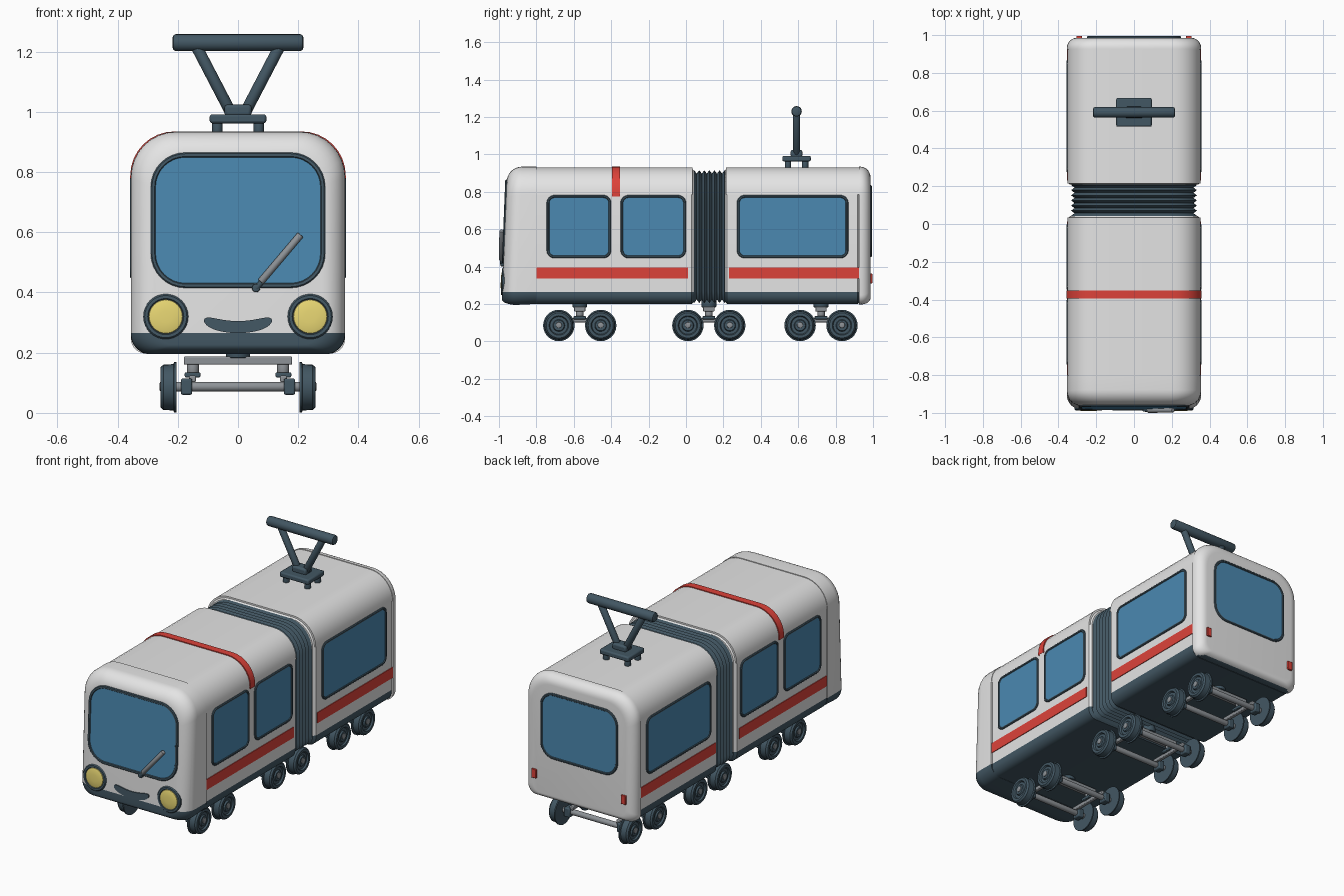
import bpy, bmesh, math
from mathutils import Vector

if "Cube" in bpy.data.objects:
    bpy.data.objects.remove(bpy.data.objects["Cube"])


def material(name, r, g, b):
    m = bpy.data.materials.new(name)
    m.diffuse_color = (r, g, b, 1)
    m.use_nodes = True
    m.node_tree.nodes["Principled BSDF"].inputs["Base Color"].default_value = m.diffuse_color
    return m


WHITE = material("body white", 0.78, 0.78, 0.78)
DARK = material("dark slate", 0.055, 0.095, 0.125)
GLASS = material("window blue", 0.07, 0.25, 0.44)
RED = material("signal red", 0.72, 0.055, 0.042)
YELLOW = material("lamp yellow", 0.80, 0.67, 0.17)
GREY = material("metal grey", 0.27, 0.29, 0.31)


def loft(name, loops, mats, rule=None, cuts=(), keep_above=None, mirror=False):
    """Skin a row of closed loops; rule(face) picks the material slot."""
    bm = bmesh.new()
    rings = [[bm.verts.new(p) for p in lp] for lp in loops]
    n = len(rings[0])
    for a, b in zip(rings, rings[1:]):
        for i in range(n):
            bm.faces.new((a[i], a[(i + 1) % n], b[(i + 1) % n], b[i]))
    bm.faces.new(rings[0])
    bm.faces.new(rings[-1]).material_index = len(mats) - 1 if rule is None else 0
    bmesh.ops.recalc_face_normals(bm, faces=bm.faces[:])
    for z in cuts:
        bmesh.ops.bisect_plane(bm, geom=bm.verts[:] + bm.edges[:] + bm.faces[:],
                               plane_co=(0, 0, z), plane_no=(0, 0, 1),
                               clear_inner=(z == keep_above))
    if rule:
        bm.normal_update()
        for f in bm.faces:
            f.material_index = rule(f)
    me = bpy.data.meshes.new(name)
    bm.to_mesh(me)
    bm.free()
    for m in mats:
        me.materials.append(m)
    ob = bpy.data.objects.new(name, me)
    bpy.context.collection.objects.link(ob)
    if mirror:
        ob.modifiers.new("mirror", "MIRROR")
    return ob


def rounded(u0, u1, v0, v1, rt, rb, n=8):
    """Rounded rectangle outline with separate top and bottom radii."""
    pts = []
    for cu, cv, r, a0 in ((u1 - rt, v1 - rt, rt, 0), (u0 + rt, v1 - rt, rt, 90),
                          (u0 + rb, v0 + rb, rb, 180), (u1 - rb, v0 + rb, rb, 270)):
        for i in range(n + 1):
            a = math.radians(a0 + 90 * i / n)
            pts.append((cu + r * math.cos(a), cv + r * math.sin(a)))
    return pts


def circle(r, n=28, u=0, v=0):
    return [(u + r * math.cos(2 * math.pi * i / n), v + r * math.sin(2 * math.pi * i / n))
            for i in range(n)]


def section(y, d=0, hw=0.35, z0=0.2, z1=0.926, rt=0.145, rb=0.05, low=1.0, lean=0):
    """Body cross-section at y, shrunk by d; lean tilts it back with height."""
    pts = rounded(-hw + d, hw - d, z0 + d * low, z1 - d, max(rt - d * 0.5, 0.02), rb)
    return [(x, y + lean * (z - 0.2), z) for x, z in pts]


def box(name, mat, x0, x1, y0, y1, z0, z1, bevel=0.004, mirror=False):
    loops = [[(x0, y0, z), (x1, y0, z), (x1, y1, z), (x0, y1, z)] for z in (z0, z1)]
    ob = loft(name, loops, [mat])
    if bevel:
        b = ob.modifiers.new("bevel", "BEVEL")
        b.width, b.segments = bevel, 2
    if mirror:
        ob.modifiers.new("mirror", "MIRROR")
    return ob


def rod(name, mat, p, q, r, n=20, soft=0.004, mirror=False):
    """Cylinder from p to q with softened ends."""
    p, q = Vector(p), Vector(q)
    turn = (q - p).to_track_quat('Z', 'Y')
    length = (q - p).length
    loops = [[p + turn @ Vector((u, v, t)) for u, v in circle(rr, n)]
             for t, rr in ((0, r - soft), (soft * 0.3, r - soft * 0.3), (soft, r), (length - soft, r),
                           (length - soft * 0.3, r - soft * 0.3), (length, r - soft))]
    return loft(name, loops, [mat], mirror=mirror)


# Mappings from flat (u, v, out) to the front, back and side walls
def front(u, v, w): return (u, -0.985 + 0.04 * (v - 0.2) - w, v)
def back(u, v, w): return (-u, 0.986 + w, v)
def side(u, v, w): return (0.35 + w, u, v)


def window(name, wall, u0, u1, v0, v1, r, rim, mirror=False, deep=0.03):
    """Dark raised rim with recessed glass."""
    loops = []
    for d, w in ((0, -deep), (0, 0.004), (0.004, 0.008), (rim - 0.003, 0.008), (rim, 0.004)):
        loops.append([wall(u, v, w) for u, v in
                      rounded(u0 + d, u1 - d, v0 + d, v1 - d, r - d, r - d)])
    return loft(name, loops, [DARK, GLASS], mirror=mirror)


# Car bodies: white walls over a dark skirt
def skirt(f): return 1 if f.calc_center_median().z < 0.265 else 0


for name, y0, y1 in (("front_car", -0.81, 0.042), ("rear_car", 0.208, 0.93)):
    loft(name, [section(y0, 0.012), section(y0 + 0.012), section(y1 - 0.012), section(y1, 0.012)],
         [WHITE, DARK], skirt, cuts=(0.265,))

# Raised roof shells
for name, y0, y1 in (("front_roof", -0.80, 0.035), ("rear_roof", 0.215, 0.925)):
    loft(name, [section(y, hw=0.353, z1=0.930) for y in (y0, y1)], [WHITE],
         cuts=(0.785,), keep_above=0.785)

# Rounded nose and tail caps
ARC = [math.radians(90 * i / 8) for i in range(9)]
R = 0.078
nose = [section(-0.80, hw=0.356, z1=0.934, rt=0.15, rb=0.065)]
nose += [section(-0.985 + R * (1 - math.sin(a)), R * (1 - math.cos(a)), 0.356, 0.195, 0.934,
                 0.15, 0.065, 0.4, 0.04) for a in ARC]
loft("nose_cap", nose, [WHITE, DARK], skirt, cuts=(0.265,))
R = 0.055
tail = [section(0.925, hw=0.356, z0=0.197, z1=0.934, rt=0.15)]
tail += [section(0.986 - R * (1 - math.sin(a)), R * (1 - math.cos(a)), 0.356, 0.197, 0.934,
                 0.15, 0.05, 0.6) for a in ARC]
loft("tail_cap", tail, [WHITE, DARK], lambda f: 1 if f.normal.z < -0.95 else 0)

# Folding bellows between the cars
folds = [section(0.03 + 0.19 * i / 14, 0.018 if i % 2 == 0 else 0, 0.333, 0.205, 0.915)
         for i in range(15)]
loft("bellows", folds, [DARK])

# Windows
window("windscreen", front, -0.29, 0.29, 0.415, 0.865, 0.115, 0.016)
window("back_window", back, -0.25, 0.25, 0.45, 0.835, 0.085, 0.014)
for i, (a, b) in enumerate(((-0.745, -0.40), (-0.35, 0.0), (0.272, 0.868))):
    window(f"side_window_{i + 1}", side, a, b, 0.445, 0.782, 0.042, 0.014, True, 0.02)

# Red trim
for i, (a, b) in enumerate(((-0.80, 0.012), (0.23, 0.925))):
    box(f"side_stripe_{i + 1}", RED, 0.345, 0.354, a, b, 0.335, 0.396, 0, True)
loft("roof_band", [section(y, hw=0.358, z1=0.935, rt=0.147) for y in (-0.395, -0.353)], [RED],
     cuts=(0.775,), keep_above=0.775)
box("tail_light", RED, 0.275, 0.305, 0.97, 0.996, 0.31, 0.362, 0.003, True)

# Headlights: dark ring and domed lamp
def disc(name, mat, rows):
    loft(name, [[front(u, v, w) for u, v in circle(r, 32, 0.24, 0.32)] for r, w in rows],
         [mat], mirror=True)


disc("headlight_ring", DARK, ((0.075, -0.05), (0.075, 0.0), (0.070, 0.006), (0.060, 0.006), (0.057, 0.002)))
disc("headlight_lamp", YELLOW, ((0.057, 0.0), (0.055, 0.005), (0.045, 0.008), (0.02, 0.010)))

# Curved smile plate
T = [math.sin(math.pi * i / 24) for i in range(-12, 13)]
def smile(t, s): return (0.113 * t, 0.285 + 0.022 * t * t + s * 0.020 * math.sqrt(1 - min(1, t ** 6)))
outline = [smile(t, -1) for t in T] + [smile(t, 1) for t in T[-2:0:-1]]
loft("smile", [[front(u, v, w) for u, v in outline] for w in (-0.03, 0.006)], [DARK])

# Wiper
rod("wiper_pivot", DARK, (0.06, -0.965, 0.415), (0.06, -0.993, 0.415), 0.014)
rod("wiper_arm", DARK, (0.06, -0.986, 0.412), (0.09, -0.986, 0.45), 0.009)
rod("wiper_blade", GREY, (0.075, -0.988, 0.435), (0.208, -0.986, 0.592), 0.012)

# Roof current collector
box("collector_base", DARK, -0.094, 0.094, 0.515, 0.667, 0.962, 0.992, 0.008)
box("collector_block", DARK, -0.045, 0.045, 0.56, 0.622, 0.985, 1.024, 0.01)
for i, y in enumerate((0.545, 0.637)):
    rod(f"collector_foot_{i + 1}", DARK, (0.069, y, 0.92), (0.069, y, 0.97), 0.017, mirror=True)
rod("collector_arm", DARK, (0.025, 0.591, 1.0), (0.137, 0.591, 1.215), 0.019, mirror=True)
rod("collector_bar", DARK, (-0.217, 0.591, 1.23), (0.217, 0.591, 1.23), 0.028, soft=0.01)

# Bogies: paired axles on a frame under each car and the bellows
WHEEL = ((0.205, 0.03), (0.205, 0.084), (0.212, 0.084), (0.215, 0.077), (0.248, 0.075), (0.257, 0.067),
         (0.257, 0.052), (0.248, 0.047), (0.248, 0.032), (0.256, 0.028), (0.256, 0.018))
for b, yc in enumerate((-0.568, 0.122, 0.722), 1):
    for k, y in enumerate((yc - 0.112, yc + 0.112), 1):
        tag = f"{b}_{k}"
        loft("wheel_" + tag, [[(x, y + u, 0.085 + v) for u, v in circle(r)] for x, r in WHEEL],
             [DARK], mirror=True)
        rod("axle_" + tag, GREY, (-0.26, y, 0.087), (0.26, y, 0.087), 0.016)
        box("axle_box_" + tag, DARK, 0.152, 0.19, y - 0.026, y + 0.026, 0.06, 0.114, 0.006, True)
    box(f"side_beam_{b}", GREY, 0.14, 0.162, yc - 0.125, yc + 0.125, 0.102, 0.124, 0.004, True)
    box(f"spring_seat_{b}", DARK, 0.125, 0.177, yc - 0.034, yc + 0.034, 0.118, 0.135, 0.004, True)
    rod(f"spring_{b}", GREY, (0.15, yc, 0.13), (0.15, yc, 0.165), 0.02, mirror=True)
    box(f"cross_beam_{b}", GREY, -0.18, 0.18, yc - 0.03, yc + 0.03, 0.16, 0.187)
    rod(f"bogie_pivot_{b}", DARK, (0, yc, 0.182), (0, yc, 0.225), 0.04)

# Smooth rounded surfaces, keep hard edges
for ob in bpy.data.objects:
    ob.select_set(True)
bpy.context.view_layer.objects.active = bpy.data.objects["nose_cap"]
bpy.ops.object.shade_smooth_by_angle(angle=math.radians(35))
